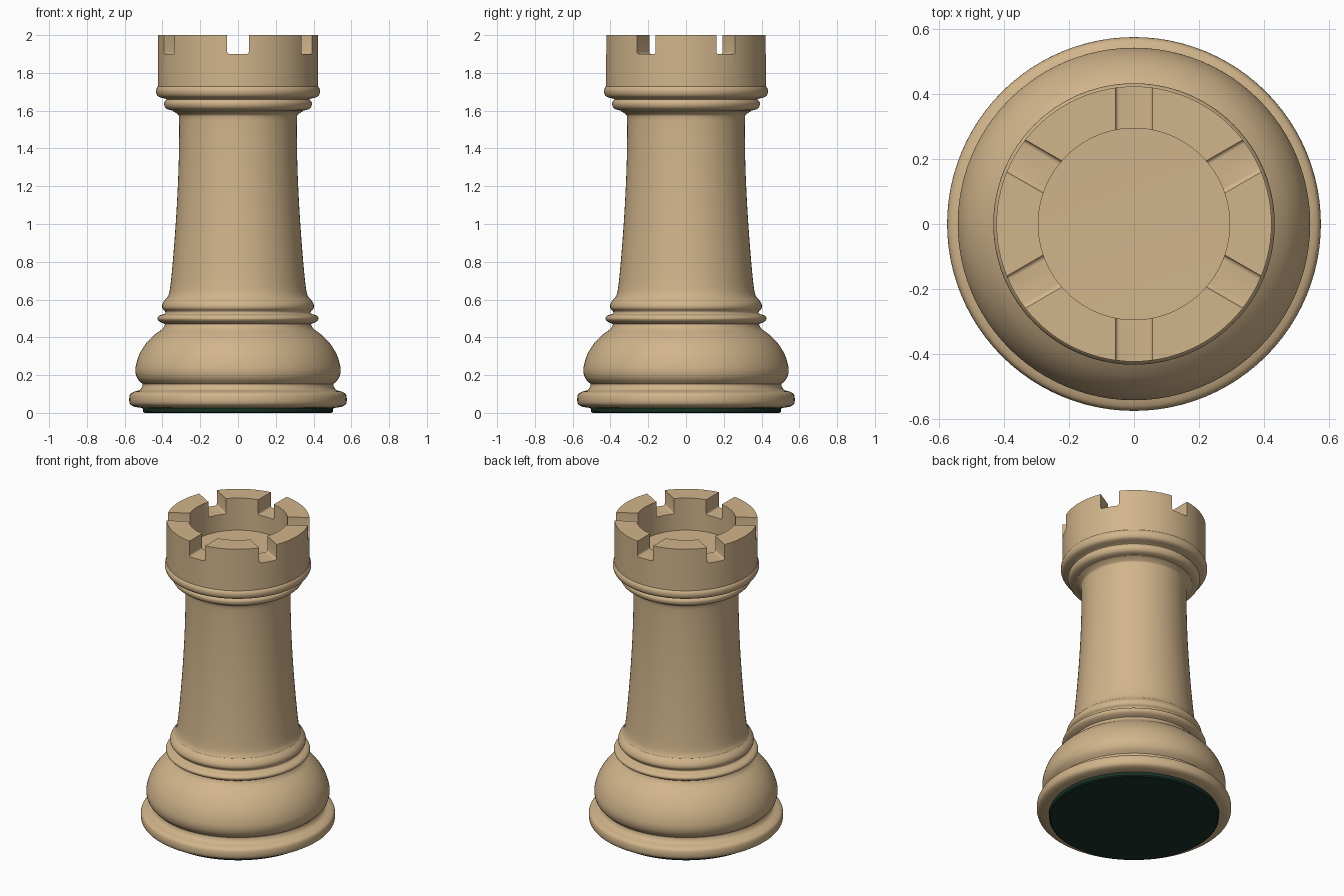
import bpy, bmesh, math
from mathutils import Matrix

if "Cube" in bpy.data.objects:
    bpy.data.objects.remove(bpy.data.objects["Cube"])

SEG = 96


def material(name, rgb):
    m = bpy.data.materials.new(name)
    m.diffuse_color = (*rgb, 1)
    m.use_nodes = True
    m.node_tree.nodes["Principled BSDF"].inputs["Base Color"].default_value = m.diffuse_color
    return m


def smooth(pts, n=3):
    # Catmull-Rom curve through the profile points
    out = []
    p = [pts[0]] + pts + [pts[-1]]
    for i in range(1, len(p) - 2):
        a, b, c, d = p[i - 1:i + 3]
        for k in range(n):
            t = k / n
            out.append(tuple(0.5 * (2 * b[j] + (c[j] - a[j]) * t
                       + (2 * a[j] - 5 * b[j] + 4 * c[j] - d[j]) * t * t
                       + (3 * b[j] - a[j] - 3 * c[j] + d[j]) * t ** 3) for j in (0, 1)))
    return out + [pts[-1]]


def make_object(name, bm, mat=None):
    bmesh.ops.recalc_face_normals(bm, faces=bm.faces)
    me = bpy.data.meshes.new(name)
    bm.to_mesh(me)
    bm.free()
    ob = bpy.data.objects.new(name, me)
    bpy.context.collection.objects.link(ob)
    if mat:
        me.materials.append(mat)
    return ob


def lathe(name, profile, mat):
    bm = bmesh.new()
    rings = []
    for r, z in profile:
        if r < 1e-6:
            rings.append([bm.verts.new((0, 0, z))] * SEG)
        else:
            rings.append([bm.verts.new((r * math.cos(math.tau * i / SEG),
                                        r * math.sin(math.tau * i / SEG), z)) for i in range(SEG)])
    for a, b in zip(rings, rings[1:]):
        for i in range(SEG):
            j = (i + 1) % SEG
            bm.faces.new(list(dict.fromkeys((a[i], a[j], b[j], b[i]))))
    return make_object(name, bm, mat)


def shade(ob):
    bpy.ops.object.select_all(action='DESELECT')
    ob.select_set(True)
    bpy.context.view_layer.objects.active = ob
    bpy.ops.object.shade_smooth_by_angle(angle=math.radians(35))


wood = material("pale_wood", (0.64, 0.46, 0.26))
green = material("green_felt", (0.010, 0.032, 0.021))

# Turned profile: foot, bulb, lower rings, shaft, upper rings
foot = smooth([(0.50, 0.025), (0.55, 0.033), (0.572, 0.048), (0.576, 0.075), (0.57, 0.10),
               (0.55, 0.112), (0.52, 0.122), (0.507, 0.14), (0.505, 0.152)])
bulb = smooth([(0.505, 0.153), (0.53, 0.178), (0.542, 0.21), (0.541, 0.25), (0.522, 0.31),
               (0.485, 0.37), (0.44, 0.415), (0.40, 0.445), (0.387, 0.468)])
rings_low = smooth([(0.387, 0.47), (0.415, 0.483), (0.427, 0.50), (0.415, 0.516), (0.388, 0.525),
                    (0.386, 0.538), (0.40, 0.552), (0.402, 0.57), (0.393, 0.59), (0.375, 0.61)])
shaft = smooth([(0.375, 0.611), (0.362, 0.645), (0.348, 0.77), (0.332, 0.97), (0.32, 1.17),
                (0.313, 1.36), (0.312, 1.55), (0.319, 1.58), (0.345, 1.598)])
rings_top = smooth([(0.345, 1.60), (0.375, 1.608), (0.389, 1.625), (0.39, 1.645), (0.378, 1.66),
                    (0.395, 1.666), (0.422, 1.675), (0.433, 1.695), (0.432, 1.715), (0.424, 1.728)])
# Turret wall with a hollow cup
turret = [(0.424, 1.73), (0.424, 2.0), (0.295, 2.0), (0.295, 1.79), (0, 1.785)]
rook = lathe("turned_tower", [(0, 0.025)] + foot + bulb + rings_low + shaft + rings_top + turret, wood)

# Six battlement notches with rounded bottom corners
bm = bmesh.new()
for k in range(6):
    part = bmesh.new()
    bmesh.ops.create_cube(part, size=1, matrix=Matrix.Translation((0.4, 0, 2.0))
                          @ Matrix.Diagonal((0.4, 0.114, 0.2, 1)))
    low = [e for e in part.edges if all(v.co.z < 1.95 for v in e.verts)
           and abs(e.verts[0].co.x - e.verts[1].co.x) > 0.1]
    bmesh.ops.bevel(part, geom=low, offset=0.012, segments=3, profile=0.5, affect='EDGES')
    part.transform(Matrix.Rotation(math.radians(30 + 60 * k), 4, 'Z'))
    tmp = bpy.data.meshes.new("notch_tmp")
    part.to_mesh(tmp)
    part.free()
    bm.from_mesh(tmp)
    bpy.data.meshes.remove(tmp)
cutter = make_object("notch_cutter", bm)
cutter.hide_render = True

mod = rook.modifiers.new("notches", 'BOOLEAN')
mod.operation = 'DIFFERENCE'
mod.solver = 'EXACT'
mod.object = cutter
bpy.context.view_layer.objects.active = rook
rook.select_set(True)
bpy.ops.object.modifier_apply(modifier=mod.name)
bpy.data.objects.remove(cutter)
shade(rook)

# Felt pad underneath
felt = lathe("felt_pad", [(0, 0), (0.495, 0), (0.503, 0.006), (0.505, 0.028), (0, 0.028)], green)
shade(felt)
